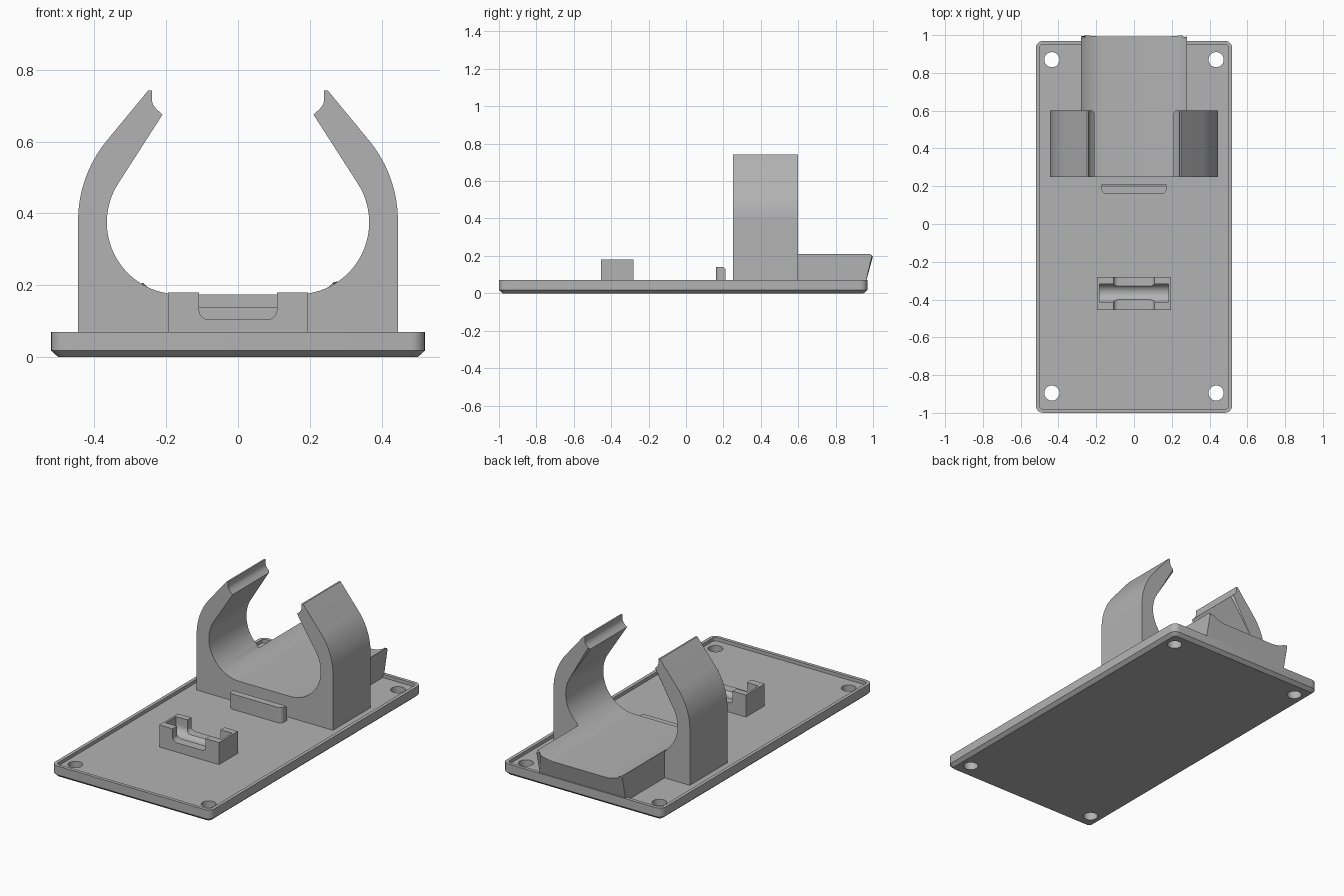
import bpy, bmesh, math

cube = bpy.data.objects.get("Cube")
if cube:
    bpy.data.objects.remove(cube, do_unlink=True)

grey = bpy.data.materials.new("plain grey")
COLOUR = (0.45, 0.45, 0.45, 1)
grey.diffuse_color = COLOUR
grey.use_nodes = True
grey.node_tree.nodes["Principled BSDF"].inputs["Base Color"].default_value = COLOUR


def arc(cx, cy, r, a0, a1, n):
    angles = [math.radians(a0 + (a1 - a0) * i / n) for i in range(n + 1)]
    return [(cx + r * math.cos(a), cy + r * math.sin(a)) for a in angles]


def rounded_rect(x0, x1, y0, y1, low, high, n=6):
    """Outline with one radius for the low-y corners and one for the high-y ones."""
    pts = []
    for sx, sy, r, a in ((x1, y1, high, 0), (x0, y1, high, 90), (x0, y0, low, 180), (x1, y0, low, 270)):
        if r == 0:
            pts.append((sx, sy))
        else:
            cx = sx - r if sx == x1 else sx + r
            cy = sy - r if sy == y1 else sy + r
            pts += arc(cx, cy, r, a, a + 90, n)
    return pts


def place(pts, axis, t):
    if axis == "X":
        return [(t, a, b) for a, b in pts]
    if axis == "Y":
        return [(a, t, b) for a, b in pts]
    return [(a, b, t) for a, b in pts]


def loft(name, sections, chamfer=None, width=0.012):
    """Skin closed sections; chamfer(co) picks the end-edge vertices to bevel."""
    bm = bmesh.new()
    rings = [[bm.verts.new(p) for p in s] for s in sections]
    n = len(rings[0])
    for a, b in zip(rings, rings[1:]):
        for i in range(n):
            j = (i + 1) % n
            bm.faces.new((a[i], a[j], b[j], b[i]))
    bm.faces.new(rings[0])
    bm.faces.new(rings[-1])
    if chamfer:
        last = set(rings[-1])
        edges = [e for e in bm.edges
                 if all(v in last and chamfer(v.co) for v in e.verts)]
        bmesh.ops.bevel(bm, geom=edges, offset=width, segments=1, affect="EDGES")
    bmesh.ops.recalc_face_normals(bm, faces=bm.faces[:])
    mesh = bpy.data.meshes.new(name)
    bm.to_mesh(mesh)
    bm.free()
    mesh.materials.append(grey)
    obj = bpy.data.objects.new(name, mesh)
    bpy.context.collection.objects.link(obj)
    return obj


def prism(name, pts, axis, t0, t1, **kw):
    return loft(name, [place(pts, axis, t0), place(pts, axis, t1)], **kw)


def activate(obj):
    bpy.ops.object.select_all(action="DESELECT")
    obj.select_set(True)
    bpy.context.view_layer.objects.active = obj


def cut(obj, cutter):
    cutter.hide_render = True
    mod = obj.modifiers.new("cut", "BOOLEAN")
    mod.operation = "DIFFERENCE"
    mod.solver = "EXACT"
    mod.object = cutter
    activate(obj)
    bpy.ops.object.modifier_apply(modifier=mod.name)
    bpy.data.objects.remove(cutter, do_unlink=True)


def smooth(obj):
    activate(obj)
    bpy.ops.object.shade_smooth_by_angle(angle=math.radians(25))


FLOOR = 0.05
SINK = 0.03

# Base plate: chamfered underside, thin raised rim, recessed floor
def plate_ring(inset, z):
    r = 0.04 - inset
    return place(rounded_rect(-0.52 + inset, 0.52 - inset, -1 + inset, 0.97 - inset, r, r), "Z", z)

plate = loft("base_plate", [plate_ring(0.02, 0), plate_ring(0, 0.018), plate_ring(0, 0.07),
                            plate_ring(0.02, 0.07), plate_ring(0.02, FLOOR)])
for x in (-0.435, 0.435):
    for y in (-0.895, 0.87):
        cut(plate, prism("hole_cutter", arc(x, y, 0.04, 0, 348.75, 31), "Z", -0.1, 0.2))
smooth(plate)

# Saddle: curved cradle with an overhanging sloped end
CX, CZ, R = 0.165, 0.375, 0.2
EDGE = 0.28
meet = -math.degrees(math.acos((EDGE - CX) / R))
right = arc(CX, CZ, R, -90, meet, 8)
left = [(-x, z) for x, z in reversed(right)]
profile = [(-EDGE, SINK)] + left + right + [(EDGE, SINK)]
back = [(x, 1 - 0.27 * abs(0.2 - z), z) for x, z in profile]
saddle = loft("saddle", [place(profile, "Y", 0.25), back], chamfer=lambda c: c.z > 0.1)
smooth(saddle)

# Clip arms: curved jaws with a notched tip
inner = arc(CX, CZ, R, meet, 33, 20)
tip = [(0.21, 0.675), (0.227, 0.69), (0.237, 0.703), (0.24, 0.715), (0.24, 0.742), (0.25, 0.742)]
outer = arc(0.095, 0.38, 0.35, 39, 0, 12)
arm = inner + tip + outer + [(0.445, SINK), (EDGE, SINK)]


def on_inside(c):
    x = abs(c.x)
    return any(abs(x - a) + abs(c.z - b) < 1e-4 for a, b in inner + tip[:1])


for side, s in (("left", 1), ("right", -1)):
    pts = [(s * x, z) for x, z in arm]
    smooth(prism(side + "_clip_arm", pts, "Y", 0.25, 0.6, chamfer=on_inside))

# Stop tab in front of the clip
tab = rounded_rect(-0.172, 0.172, 0.16, 0.21, 0.025, 0)
smooth(prism("stop_tab", tab, "Z", SINK, 0.14, chamfer=lambda c: c.y > 0.2, width=0.01))

# Holder block: trough along x and a rounded notch through both walls
block = prism("holder_block", rounded_rect(-0.195, 0.195, -0.455, -0.28, 0, 0), "Z", SINK, 0.18)
trough = arc(-0.365, 0.137, 0.048, 180, 360, 16) + [(-0.317, 0.3), (-0.413, 0.3)]
cut(block, prism("trough_cutter", trough, "X", -0.183, 0.183))
notch = rounded_rect(-0.108, 0.108, 0.105, 0.3, 0.025, 0)
cut(block, prism("notch_cutter", notch, "Y", -0.6, -0.1))
smooth(block)
